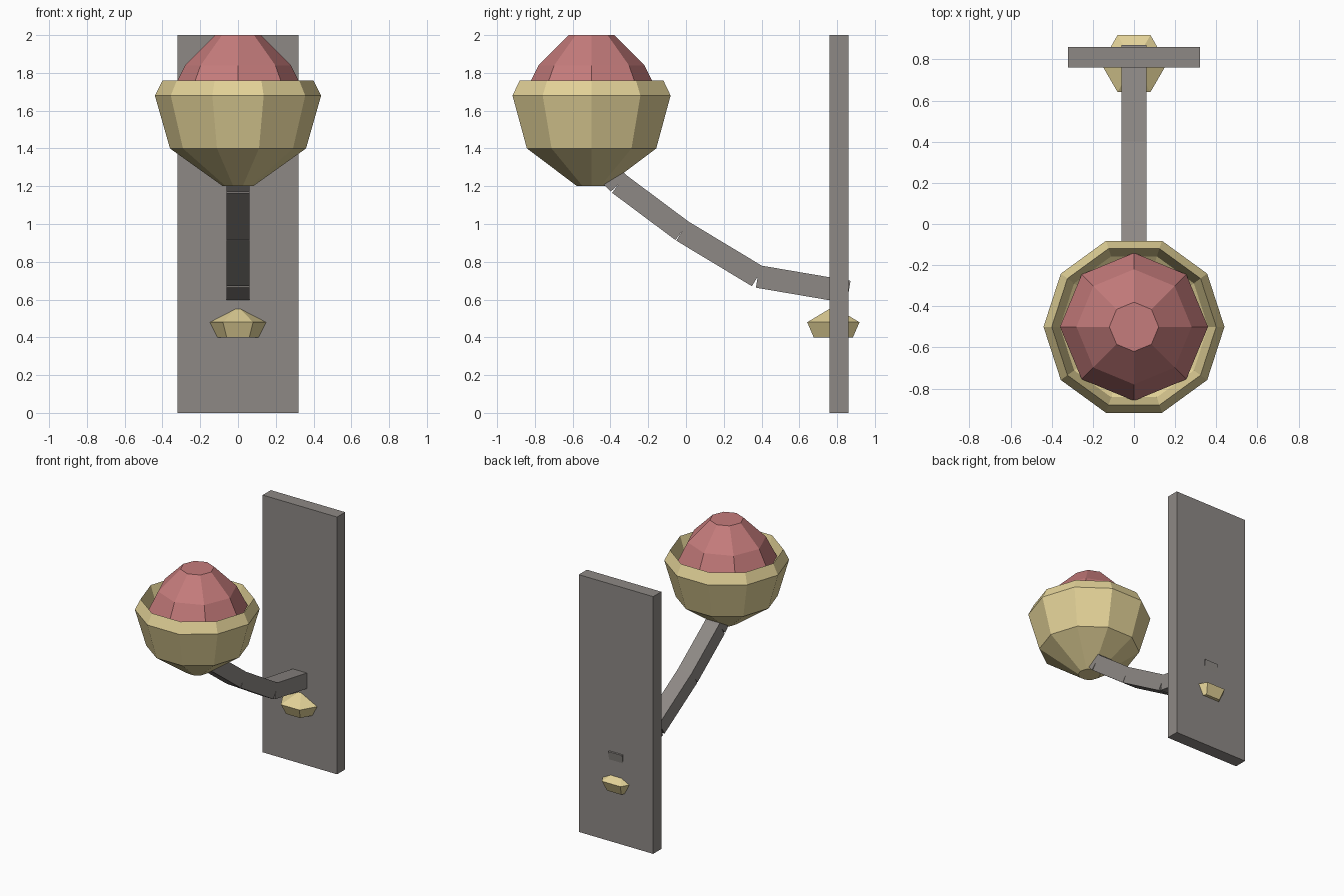
import bpy, math
from mathutils import Vector

if "Cube" in bpy.data.objects:
    bpy.data.objects.remove(bpy.data.objects["Cube"])


def make_mesh(name, verts, faces, mat):
    me = bpy.data.meshes.new(name)
    me.from_pydata(verts, [], faces)
    me.update()
    me.materials.append(mat)
    ob = bpy.data.objects.new(name, me)
    bpy.context.collection.objects.link(ob)
    return ob


def paint(name, color):
    mat = bpy.data.materials.new(name)
    mat.diffuse_color = (*color, 1)
    return mat


def lathe(name, profile, sides, y, mat):
    """Revolve (radius, z) pairs in order, capping both ends."""
    verts, faces = [], []
    for r, z in profile:
        for i in range(sides):
            a = math.tau * i / sides
            verts.append((r * math.cos(a), y + r * math.sin(a), z))
    for k in range(len(profile) - 1):
        for i in range(sides):
            j = (i + 1) % sides
            a, b = k * sides, (k + 1) * sides
            faces.append((a + i, a + j, b + j, b + i))
    faces.append(tuple(reversed(range(sides))))
    last = (len(profile) - 1) * sides
    faces.append(tuple(range(last, last + sides)))
    return make_mesh(name, verts, faces, mat)


def bar(name, start, end, mat, half=0.06):
    """Square bar between two (y, z) points."""
    p, q = Vector(start), Vector(end)
    d = (q - p).normalized()
    n = Vector((-d.y, d.x)) * half
    verts = [(x, *c) for x in (-half, half) for c in (p - n, q - n, q + n, p + n)]
    faces = [(0, 1, 2, 3), (7, 6, 5, 4), (4, 5, 1, 0),
             (5, 6, 2, 1), (6, 7, 3, 2), (7, 4, 0, 3)]
    return make_mesh(name, verts, [f[::-1] for f in faces], mat)


brass = paint("brass", (0.76, 0.64, 0.31))
rose = paint("rose", (0.56, 0.20, 0.20))
iron = paint("iron", (0.165, 0.155, 0.147))
iron.diffuse_color = (0.27, 0.25, 0.235, 1)

# Wall plate
bpy.ops.mesh.primitive_cube_add(size=1, location=(0, 0.81, 1))
plate = bpy.context.object
plate.name = "wall_plate"
plate.scale = (0.64, 0.10, 2)
bpy.ops.object.transform_apply(location=False, rotation=False, scale=True)
plate.data.materials.append(iron)

# Bent arm made of straight bars
path = [(0.861, 0.64), (0.38, 0.722), (-0.02, 0.963), (-0.355, 1.213), (-0.5, 1.363)]
for i in range(len(path) - 1):
    bar(f"arm_segment_{i + 1}", path[i + 1], path[i], iron)

# Open bowl: outer wall, rim, then inner wall and floor
lathe("lamp_bowl", [(0.08, 1.20), (0.36, 1.40), (0.44, 1.68), (0.40, 1.76),
                    (0.36, 1.64), (0.12, 1.46)], 10, -0.5, brass)

# Faceted globe
lathe("lamp_globe", [(0.12, 1.46), (0.28, 1.54), (0.36, 1.68), (0.28, 1.84),
                     (0.12, 2.0)], 8, -0.5, rose)

# Knob through the plate
lathe("knob", [(0.12, 0.40), (0.16, 0.48), (0.005, 0.56)], 6, 0.78, brass)

for m in bpy.data.materials:
    if m.users and not m.is_grease_pencil:
        m.use_nodes = True
        m.node_tree.nodes["Principled BSDF"].inputs["Base Color"].default_value = m.diffuse_color
